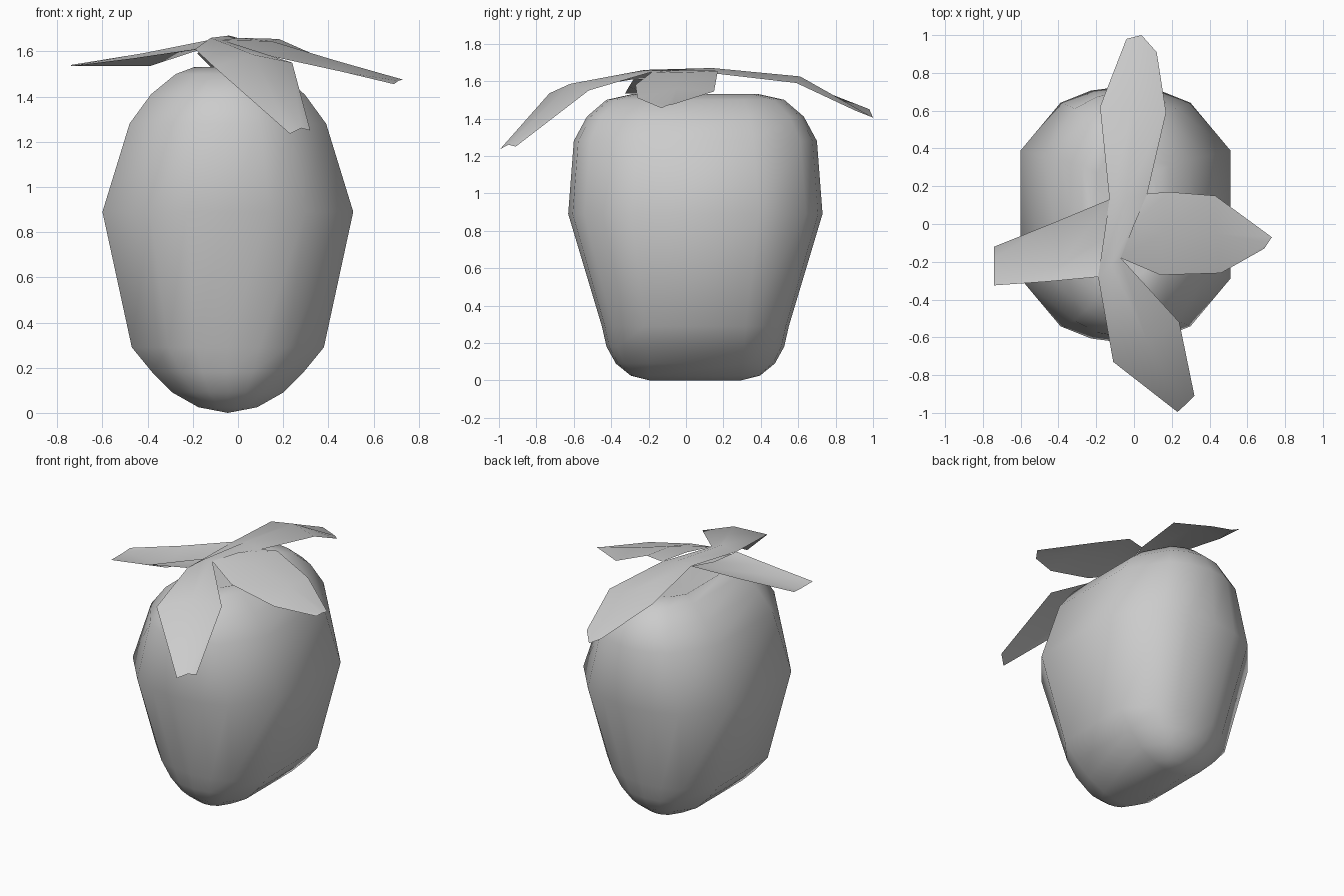
import bpy, math

if "Cube" in bpy.data.objects:
    bpy.data.objects.remove(bpy.data.objects["Cube"])


def make_object(name, verts, faces, angle=None):
    mesh = bpy.data.meshes.new(name)
    mesh.from_pydata(verts, [], faces)
    mesh.validate()
    obj = bpy.data.objects.new(name, mesh)
    bpy.context.collection.objects.link(obj)
    bpy.ops.object.select_all(action='DESELECT')
    obj.select_set(True)
    bpy.context.view_layer.objects.active = obj
    if angle is None:
        bpy.ops.object.shade_smooth()
    else:
        bpy.ops.object.shade_smooth_by_angle(angle=math.radians(angle))
    return obj


# Fruit body: rings of (z, half width, half depth, half length of the flat side)
CX, CY = -0.045, 0.05
rings = [
    (0.025, 0.13, 0.345, 0.245), (0.09, 0.245, 0.425, 0.25),
    (0.18, 0.335, 0.475, 0.26), (0.29, 0.425, 0.50, 0.27),
    (0.89, 0.555, 0.68, 0.34), (1.28, 0.435, 0.65, 0.31),
    (1.41, 0.34, 0.58, 0.29), (1.50, 0.23, 0.475, 0.26),
    (1.53, 0.15, 0.34, 0.22),
]
N = 12
verts, faces = [], []
for z, a, b, f in rings:
    quarter = [(a, f), (a * 0.62, f + (b - f) * 0.74), (a * 0.33, f + (b - f) * 0.93)]
    arc = quarter + [(0, b)] + [(-x, y) for x, y in reversed(quarter)]
    loop = arc + [(-x, -y) for x, y in arc[1:-1]]
    # close the loop: lower half mirrors the upper half
    loop = arc + [(x, -y) for x, y in reversed(arc)]
    N = len(loop)
    verts += [(CX + x, CY + y, z) for x, y in loop]
for r in range(len(rings) - 1):
    for i in range(N):
        j = (i + 1) % N
        faces.append((r * N + i, r * N + j, (r + 1) * N + j, (r + 1) * N + i))

# Bottom keel running front to back, and the dimple on top
k = len(verts)
verts += [(CX, CY + 0.245, 0), (CX, CY - 0.245, 0), (CX, CY, 1.44)]
half = N // 2
for i in range(half - 1):
    faces.append((k, i + 1, i))
    faces.append((k + 1, half + i + 1, half + i))
faces += [(k, k + 1, half, half - 1), (k + 1, k, 0, N - 1)]
top = (len(rings) - 1) * N
for i in range(N):
    faces.append((top + i, top + (i + 1) % N, k + 2))
make_object("fruit_body", verts, faces)


# Leaves: rows of left edge, midrib, right edge from base to tip
def leaf(name, rows):
    v = [p for row in rows for p in row]
    f = []
    for r in range(len(rows) - 1):
        for c in range(2):
            s = r * 3 + c
            f.append((s, s + 1, s + 4, s + 3))
    make_object(name, v, f, 60)


BL, BR = (-0.13, 0.13, 1.65), (0.07, 0.16, 1.64)
FL, FR = (-0.19, -0.28, 1.61), (-0.07, -0.18, 1.65)
MID_B, MID_F = (-0.04, 0.14, 1.67), (-0.12, -0.22, 1.66)

# Front and back leaves form one strip over the crown
leaf("long_leaf", [
    [(0.12, 0.91, 1.44), (0.04, 1.0, 1.405), (-0.04, 0.98, 1.45)],
    [(0.17, 0.59, 1.59), (0.0, 0.61, 1.625), (-0.18, 0.62, 1.59)],
    [BR, MID_B, BL],
    [FR, MID_F, FL],
    [(0.24, -0.52, 1.55), (0.07, -0.62, 1.585), (-0.11, -0.73, 1.535)],
    [(0.32, -0.91, 1.25), (0.28, -0.95, 1.26), (0.23, -0.995, 1.235)],
])
leaf("right_leaf", [
    [FR, (0.0, 0.0, 1.66), BR],
    [(0.14, -0.27, 1.58), (0.15, -0.05, 1.645), (0.18, 0.17, 1.655)],
    [(0.46, -0.26, 1.51), (0.43, -0.05, 1.56), (0.43, 0.15, 1.545)],
    [(0.69, -0.13, 1.455), (0.71, -0.10, 1.47), (0.73, -0.07, 1.475)],
])
leaf("left_leaf", [
    [BL, (-0.16, -0.08, 1.61), FL],
    [(-0.43, 0.005, 1.59), (-0.39, -0.22, 1.535), (-0.46, -0.305, 1.57)],
    [(-0.74, -0.12, 1.54), (-0.74, -0.18, 1.535), (-0.74, -0.325, 1.535)],
])
